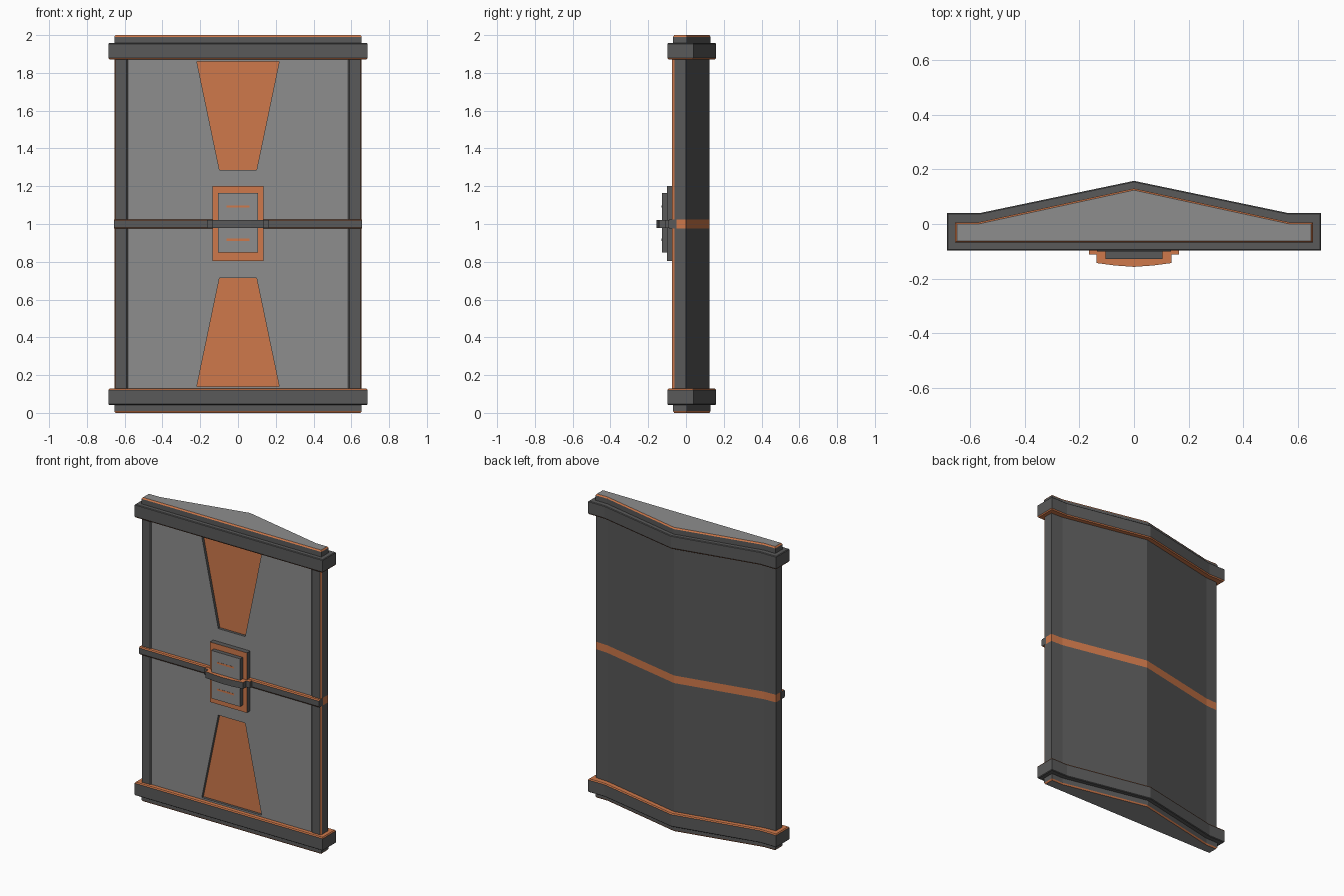
import bpy, bmesh

if "Cube" in bpy.data.objects:
    bpy.data.objects.remove(bpy.data.objects["Cube"])

GREY, ORANGE, DARK = 0, 1, 2
MATERIALS = []
for label, rgb in (("grey_metal", (.27, .27, .27)), ("orange_paint", (.62, .19, .07)),
                   ("dark_metal", (.10, .10, .10))):
    mat = bpy.data.materials.new(label)
    mat.diffuse_color = (*rgb, 1)
    mat.use_nodes = True
    mat.node_tree.nodes["Principled BSDF"].inputs["Base Color"].default_value = mat.diffuse_color
    MATERIALS.append(mat)


def loft(name, loops, paint=lambda layer, edge: DARK, ends=(DARK, DARK)):
    """Skin a stack of equal-length point loops, closing both ends."""
    bm = bmesh.new()
    rings = [[bm.verts.new(p) for p in loop] for loop in loops]
    n = len(rings[0])
    for k in range(len(rings) - 1):
        for i in range(n):
            j = (i + 1) % n
            f = bm.faces.new((rings[k][i], rings[k][j], rings[k + 1][j], rings[k + 1][i]))
            f.material_index = paint(k, i)
    for ring, m in zip((rings[0], rings[-1]), ends):
        bm.faces.new(ring).material_index = m
    bmesh.ops.recalc_face_normals(bm, faces=bm.faces)
    me = bpy.data.meshes.new(name)
    bm.to_mesh(me)
    bm.free()
    for mat in MATERIALS:
        me.materials.append(mat)
    ob = bpy.data.objects.new(name, me)
    bpy.context.collection.objects.link(ob)
    return ob


def at_z(profile, z):
    return [(x, y, z) for x, y in profile]


def rect(x, z0, z1, y):
    return [(-x, y, z0), (x, y, z0), (x, y, z1), (-x, y, z1)]


def box(name, x, front, back, z0, z1, m):
    """Dark-sided box whose front face has material m."""
    return loft(name, [rect(x, z0, z1, front), rect(x, z0, z1, back)], ends=(m, DARK))


def outline(x, front, side, shoulder, peak, d=0.0):
    """Flat front, short sides and a shallow gabled back, inset by d."""
    return [(-x + d, front + d), (x - d, front + d), (x - d, side - d), (shoulder, side - d),
            (0, peak - d), (-shoulder, side - d), (-x + d, side - d)]


def slab_paint(layer, edge):
    if edge in (0, 6) or (layer == 1 and edge >= 7):
        return ORANGE
    return GREY if edge == 3 else DARK


# Main slab: dark rims round a grey panel, gabled back, painted stripe
slab_profile = [(-.655, -.062), (-.649, -.073), (-.59, -.073), (-.583, -.066), (.583, -.066),
                (.59, -.073), (.649, -.073), (.655, -.062), (.655, 0), (.57, .004),
                (0, .125), (-.57, .004), (-.655, 0)]
body = loft("door_slab", [at_z(slab_profile, z) for z in (.06, .975, 1.025, 1.94)], slab_paint)


def flip(z, up):
    return 2 - z if up else z


for up in (False, True):
    side = "upper" if up else "lower"

    # End block with painted chamfer
    end = (.655, -.068, .006, .57, .13)
    loft(side + "_end_block",
         [at_z(outline(*end, d), flip(z, up)) for z, d in ((0, .006), (.009, 0), (.08, 0))],
         lambda k, i: ORANGE if k == 0 else DARK, (GREY, DARK))

    # Wide collar, painted on the inward edge
    collar = (.685, -.097, .04, .565, .158)
    loft(side + "_collar",
         [at_z(outline(*collar, d), flip(z, up))
          for z, d in ((.042, .004), (.046, 0), (.122, 0), (.129, .005))],
         lambda k, i: ORANGE if k == 2 else DARK, (DARK, ORANGE))

    # Tapered recess with painted floor
    def taper(y):
        return [(x, y, flip(z, up)) for x, z in
                ((-.218, .14), (.218, .14), (.098, .715), (-.098, .715))]
    cutter = loft(side + "_recess_cutter", [taper(-.2), taper(-.047)])
    cutter.hide_render = True
    cutter.hide_viewport = True
    cut = body.modifiers.new(side + "_recess", 'BOOLEAN')
    cut.object = cutter
    cut.operation = 'DIFFERENCE'
    cut.solver = 'EXACT'
    loft(side + "_recess_floor", [taper(-.048), taper(-.04)], ends=(ORANGE, ORANGE))

    # Slot mark on the lock plate
    z = 1.093 if up else .917
    box(side + "_lock_slot", .062, -.129, -.12, z - .006, z + .006, ORANGE)

# Lock plates
box("lock_base", .135, -.1, -.05, .805, 1.2, ORANGE)
box("lock_plate", .105, -.128, -.09, .848, 1.163, GREY)

# Cross bar with painted upper and lower edges
bar = [(-.05, .975), (-.087, .975), (-.092, .982), (-.092, 1.018), (-.087, 1.025), (-.05, 1.025)]
loft("cross_bar", [[(x, y, z) for y, z in bar] for x in (-.656, .656)],
     lambda k, i: ORANGE if i in (0, 1, 3, 4) else DARK)

# Bowed clasp over the lock, painted on top and underneath
half = [(.165, -.07), (.165, -.112), (.137, -.112), (.137, -.143), (.07, -.152)]
clasp = half + [(0, -.157)] + [(-x, y) for x, y in reversed(half)]
loft("clasp", [at_z(clasp, .98), at_z(clasp, 1.022)], ends=(ORANGE, ORANGE))
